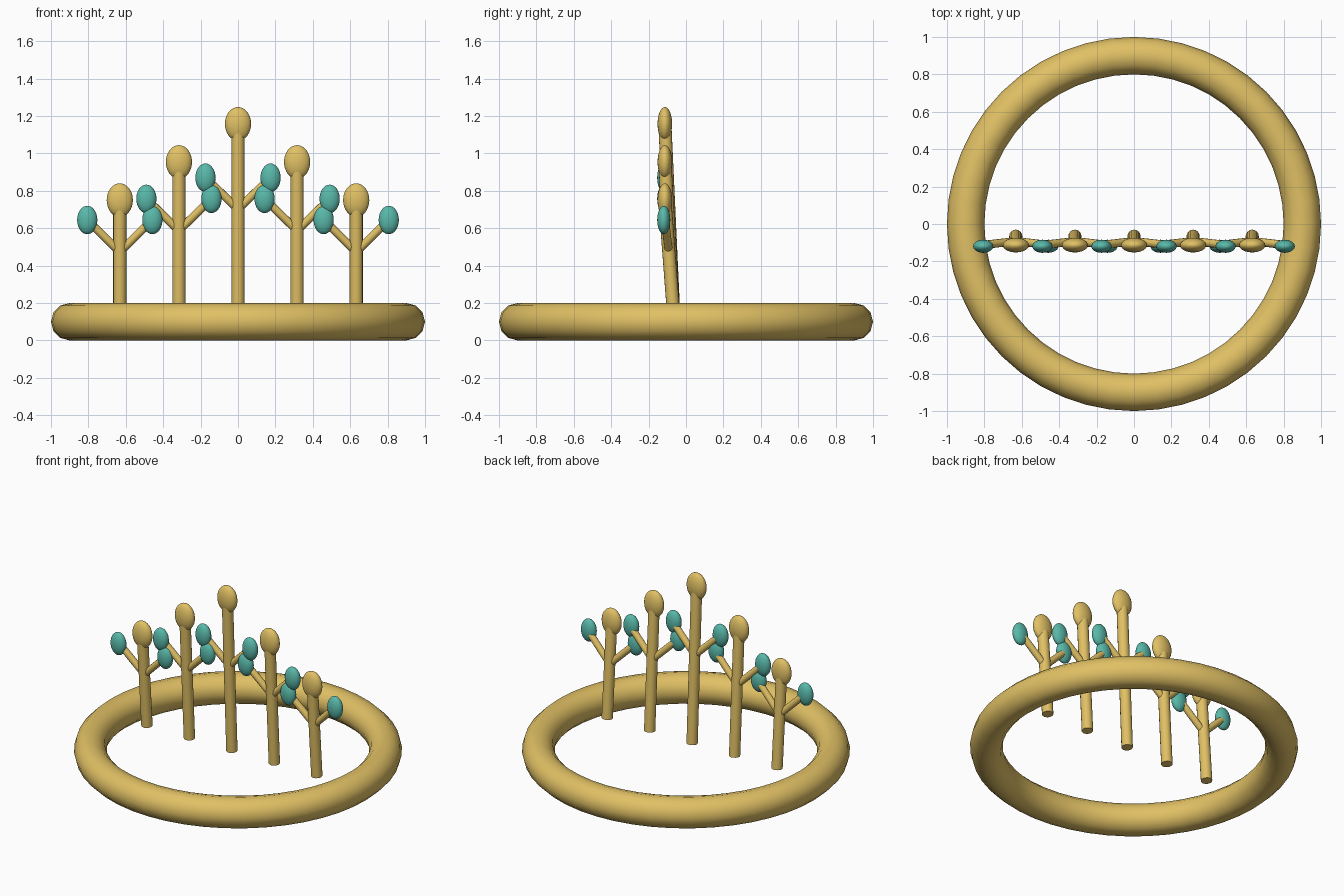
import bpy
import math
from mathutils import Vector

if "Cube" in bpy.data.objects:
    bpy.data.objects.remove(bpy.data.objects["Cube"])


def material(name, color):
    m = bpy.data.materials.new(name)
    m.diffuse_color = color
    m.use_nodes = True
    m.node_tree.nodes["Principled BSDF"].inputs["Base Color"].default_value = m.diffuse_color
    return m


GOLD = material("gold", (0.75, 0.53, 0.13, 1))
TEAL = material("teal", (0.10, 0.48, 0.40, 1))


def finish(name, mat):
    ob = bpy.context.object
    ob.name = name
    ob.data.materials.append(mat)
    bpy.ops.object.transform_apply(location=False, rotation=True, scale=True)
    bpy.ops.object.shade_smooth_by_angle(angle=math.radians(40))
    return ob


def rod(name, a, b, radius, sides):
    a, b = Vector(a), Vector(b)
    d = b - a
    bpy.ops.mesh.primitive_cylinder_add(
        vertices=sides, radius=radius, depth=d.length, location=(a + b) / 2,
        rotation=d.to_track_quat('Z', 'Y').to_euler())
    return finish(name, GOLD)


def bead(name, center, size, mat):
    bpy.ops.mesh.primitive_uv_sphere_add(segments=24, ring_count=16, radius=1, location=center)
    bpy.context.object.scale = size
    return finish(name, mat)


# Circlet band
bpy.ops.mesh.primitive_torus_add(major_radius=0.9, minor_radius=0.1, major_segments=48,
                                 minor_segments=12, location=(0, 0, 0.1))
finish("band", GOLD)

# Five sprigs: leaning stem, bud on top, two branches with leaves
BASE_Z, BASE_Y, TOP_Y = 0.12, -0.065, -0.113
for i in range(-2, 3):
    x = 0.316 * i
    top_z = 1.158 - 0.204 * abs(i)
    leaf_z = 0.87 - 0.113 * abs(i)
    base, top = Vector((x, BASE_Y, BASE_Z)), Vector((x, TOP_Y, top_z))
    rod(f"stem_{i + 3}", base, top, 0.035, 16)
    bead(f"bud_{i + 3}", top, (0.07, 0.039, 0.09), GOLD)
    fork = base.lerp(top, 0.56)
    for side, s in (("left", -1), ("right", 1)):
        tip = Vector((x + s * 0.174, -0.112, leaf_z))
        rod(f"branch_{side}_{i + 3}", fork, tip, 0.022, 12)
        bead(f"leaf_{side}_{i + 3}", tip + Vector((0, -0.007, 0)), (0.054, 0.035, 0.076), TEAL)
